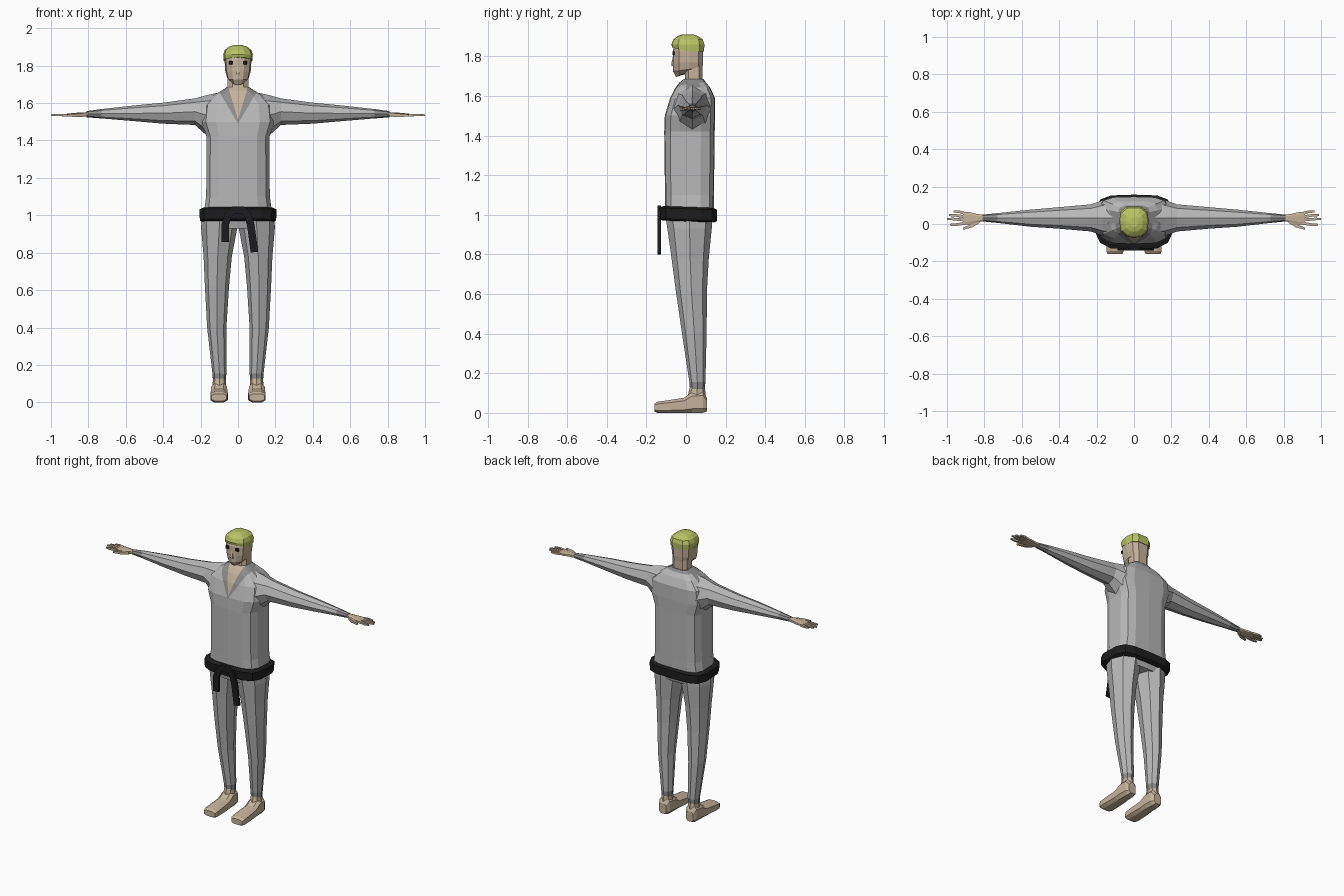
import bpy, bmesh, math
from mathutils import Vector

if "Cube" in bpy.data.objects:
    bpy.data.objects.remove(bpy.data.objects["Cube"])


def mat(name, r, g, b):
    m = bpy.data.materials.new(name)
    m.diffuse_color = (r, g, b, 1)
    m.use_nodes = True
    m.node_tree.nodes["Principled BSDF"].inputs["Base Color"].default_value = m.diffuse_color
    return m


CLOTH = mat("grey cloth", 0.48, 0.48, 0.48)
TRIM = mat("dark grey trim", 0.27, 0.27, 0.27)
SKIN = mat("skin", 0.56, 0.45, 0.33)
BELT = mat("black belt", 0.012, 0.012, 0.013)
CAP = mat("yellow green cap", 0.48, 0.55, 0.13)

# unit cross-sections
HALF = [(0, -1), (.6, -.96), (.88, -.76), (1, -.4), (1, .45), (.88, .82), (.6, .97), (0, 1)]
BODY = HALF + [(-x, y) for x, y in HALF[-2:0:-1]]
OCT = [(math.cos(i * math.pi / 4), math.sin(i * math.pi / 4)) for i in range(8)]
SOFT = [(.55, -1), (1, -.6), (1, .6), (.55, 1), (-.55, 1), (-1, .6), (-1, -.6), (-.55, -1)]
BOX = [(1, -1), (1, 1), (-1, 1), (-1, -1)]


def section(shape, axis, pos, a0, a1, b0, b1):
    """Fit a unit section to a box on the plane where `axis` equals pos."""
    pts = []
    for u, v in shape:
        a = (a0 + a1) / 2 + u * (a1 - a0) / 2
        b = (b0 + b1) / 2 + v * (b1 - b0) / 2
        pts.append({"x": (pos, a, b), "y": (a, pos, b), "z": (a, b, pos)}[axis])
    return pts


def loft(name, rings, mats, rule=None, side=1, edit=None):
    """Skin a list of equal rings, cap both ends, colour faces by rule."""
    bm = bmesh.new()
    loops = [[bm.verts.new((x * side, y, z)) for x, y, z in r] for r in rings]
    n = len(loops[0])
    for lo, hi in zip(loops, loops[1:]):
        for i in range(n):
            bm.faces.new((lo[i], lo[(i + 1) % n], hi[(i + 1) % n], hi[i]))
    bm.faces.new(loops[0])
    bm.faces.new(loops[-1])
    bmesh.ops.recalc_face_normals(bm, faces=bm.faces)
    if edit:
        edit(bm)
    if rule:
        for f in bm.faces:
            f.material_index = rule(f.calc_center_median(), f.normal)
    me = bpy.data.meshes.new(name)
    bm.to_mesh(me)
    bm.free()
    for m in mats:
        me.materials.append(m)
    ob = bpy.data.objects.new(name, me)
    bpy.context.collection.objects.link(ob)
    return ob


def tube(name, shape, axis, rows, mats, **kw):
    return loft(name, [section(shape, axis, *r) for r in rows], mats, **kw)


# jacket with a V neck cut into its front faces
V_CUTS = [(1.51, .30), (1.49, .59)]          # tip height, slope: skin, lapel


def cut_neck(bm):
    for tip, k in V_CUTS:
        for s in (1, -1):
            fs = [f for f in bm.faces if f.normal.y < -.05 and f.calc_center_median().z > 1.43]
            geom = fs + list({e for f in fs for e in f.edges}) + list({v for f in fs for v in f.verts})
            bmesh.ops.bisect_plane(bm, geom=geom, dist=1e-5, plane_co=(0, 0, tip),
                                   plane_no=(s, 0, -k))


def neck_colour(c, n):
    if n.y < -.05 and c.z > 1.45:
        for i, (tip, k) in enumerate(V_CUTS):
            if abs(c.x) < k * (c.z - tip):
                return 2 - i
    return 1 if c.z > 1.655 else 0


tube("jacket", BODY, "z", [(z, -w, w, f, b) for z, w, f, b in [
    (.93, .17, -.085, .115), (1.0, .185, -.105, .14), (1.1, .17, -.106, .141),
    (1.42, .168, -.11, .145), (1.5, .195, -.107, .147), (1.59, .185, -.08, .146),
    (1.642, .13, -.053, .122), (1.668, .085, -.033, .10), (1.685, .06, -.012, .088)]],
    [CLOTH, TRIM, SKIN], rule=neck_colour, edit=cut_neck)

# neck and head
tube("neck", SOFT, "z", [(1.64, -.055, .055, -.02, .085), (1.69, -.055, .055, -.005, .083),
                         (1.76, -.055, .055, -.005, .083)], [SKIN])
HEAD = [(0, -1), (.45, -.93), (.9, -.6), (1, .1), (.9, .7), (.5, 1)]
HEAD = HEAD + [(-x, y) for x, y in HEAD[:0:-1]]
head_rows = [(1.695, .032, -.05, .06), (1.725, .058, -.066, .083), (1.77, .068, -.067, .086),
             (1.83, .072, -.066, .087), (1.875, .065, -.055, .08)]
rings = [section(HEAD, "z", z, -w, w, f, b) for z, w, f, b in head_rows]
# lift the jaw line towards the back
for i, amount in ((0, .035), (1, .012)):
    rings[i] = [(x, y, z + amount * max(0, min(1, (y + .05) / .08))) for x, y, z in rings[i]]
loft("head", rings, [SKIN])
tube("nose", BOX, "z", [(1.752, -.01, .01, -.073, -.05), (1.76, -.01, .01, -.075, -.05),
                        (1.80, -.004, .004, -.066, -.05)], [SKIN])
for s, side in ((1, "left"), (-1, "right")):
    tube(side + "_eye", BOX, "y", [(-.067, .026, .047, 1.806, 1.825),
                                   (-.058, .026, .047, 1.806, 1.825)], [BELT], side=s)

# cap with a rim that dips at the sides and back
rows = [(1.835, .077, -.07, .091), (1.86, .079, -.074, .093), (1.885, .07, -.064, .085),
        (1.902, .047, -.042, .062), (1.91, .022, -.018, .036)]
rings = [section(HEAD, "z", z, -w, w, f, b) for z, w, f, b in rows]
rings[0] = [(x, y, z + .012 - .022 * min(1, (y + .075) / .07)) for x, y, z in rings[0]]
loft("cap", rings, [CAP])

# belt, slightly lower at the back
rows = [(.967, .19, -.12, .143), (.975, .204, -.134, .157), (1.03, .206, -.136, .157),
        (1.04, .185, -.115, .138)]
loft("belt", [[(x, y, z - .035 * y) for x, y, z in section(BODY, "z", z, -w, w, f, b)]
              for z, w, f, b in rows], [BELT])


# tied belt: one flat ribbon arched over the front with two hanging tails
path = [Vector(p) for p in [(-.067, .858), (-.068, .95), (-.052, 1.005), (-.025, 1.028),
                            (.025, 1.028), (.052, 1.005), (.068, .95), (.088, .803)]]
rings = []
for i, p in enumerate(path):
    d = (path[min(i + 1, len(path) - 1)] - path[max(i - 1, 0)]).normalized()
    nx, nz = -d.y * .02, d.x * .02
    rings.append([(p.x + nx * a, y, p.y + nz * a) for a, y in
                  ((-1, -.143), (1, -.143), (1, -.126), (-1, -.126))])
loft("belt_knot", rings, [BELT])

# limbs, built once per side
for s, side in ((1, "left"), (-1, "right")):
    tube(side + "_sleeve", OCT, "x", [
        (.11, -.07, .135, 1.40, 1.655), (.165, -.065, .128, 1.425, 1.643),
        (.23, -.04, .105, 1.483, 1.625), (.40, -.025, .09, 1.49, 1.602),
        (.55, -.015, .077, 1.503, 1.588), (.73, .006, .058, 1.518, 1.568),
        (.81, .014, .05, 1.524, 1.557)],
        [CLOTH, TRIM], rule=lambda c, n: int(abs(c.x) > .735), side=s)
    # hand: palm, four fingers and a thumb
    tube(side + "_palm", SOFT, "x", [
        (.79, .018, .047, 1.528, 1.552), (.84, .008, .054, 1.527, 1.55),
        (.88, -.004, .063, 1.527, 1.547), (.915, -.002, .063, 1.529, 1.543)], [SKIN], side=s)
    for name, y0, y1, tip in (("little", .056, .066, .965), ("ring", .038, .047, .99),
                              ("middle", .021, .027, 1.0), ("index", .004, -.004, .985)):
        tube(side + "_" + name + "_finger", BOX, "x", [
            (.90, y0 - .008, y0 + .008, 1.529, 1.543),
            (tip - .03, y1 - .007, y1 + .007, 1.53, 1.542),
            (tip, y1 - .005, y1 + .005, 1.532, 1.54)], [SKIN], side=s)
    tube(side + "_thumb", BOX, "x", [
        (.825, .006, .026, 1.527, 1.547), (.865, -.018, .002, 1.526, 1.543),
        (.915, -.031, -.02, 1.528, 1.539)], [SKIN], side=s)
    # trouser leg with a dark cuff
    tube(side + "_trouser_leg", OCT, "z", [
        (1.0, .0, .195, -.105, .135), (.93, .004, .197, -.094, .13),
        (.78, .033, .184, -.073, .115), (.62, .048, .177, -.052, .106),
        (.40, .062, .165, -.02, .104), (.155, .062, .137, .017, .098),
        (.118, .065, .134, .02, .095)],
        [CLOTH, TRIM], rule=lambda c, n: int(c.z < .15), side=s)
    # bare foot
    tube(side + "_ankle", OCT, "z", [(.14, .067, .132, .022, .094), (.05, .06, .141, .0, .104)],
         [SKIN], side=s)
    tube(side + "_foot", SOFT, "y", [
        (.106, .075, .128, .008, .075), (.085, .062, .14, 0, .11), (.03, .058, .143, 0, .105),
        (-.01, .057, .144, 0, .076), (-.09, .054, .148, 0, .064), (-.145, .055, .148, 0, .056),
        (-.16, .062, .142, .008, .045)], [SKIN], side=s)
